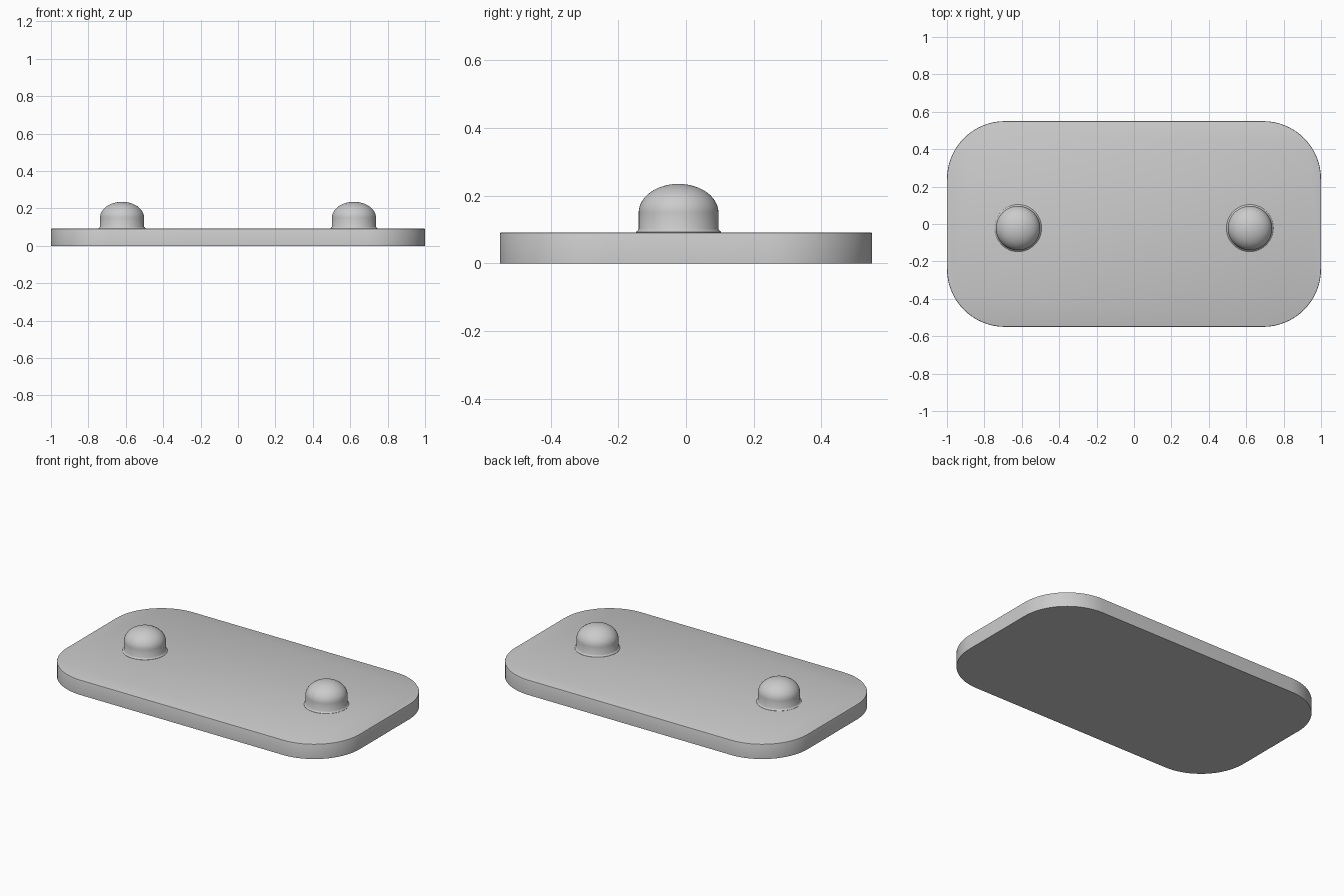
import bpy
import bmesh
from math import cos, sin, pi, radians

if "Cube" in bpy.data.objects:
    bpy.data.objects.remove(bpy.data.objects["Cube"], do_unlink=True)

grey = bpy.data.materials.new("plain_grey")
grey.use_nodes = True
colour = (0.6, 0.6, 0.6, 1)
grey.diffuse_color = colour
grey.node_tree.nodes["Principled BSDF"].inputs["Base Color"].default_value = colour


def finish(bm, name):
    """Turn a bmesh into a smooth, sharp-edged object."""
    bmesh.ops.recalc_face_normals(bm, faces=bm.faces)
    mesh = bpy.data.meshes.new(name)
    bm.to_mesh(mesh)
    bm.free()
    mesh.materials.append(grey)
    obj = bpy.data.objects.new(name, mesh)
    bpy.context.collection.objects.link(obj)
    bpy.ops.object.select_all(action="DESELECT")
    obj.select_set(True)
    bpy.context.view_layer.objects.active = obj
    bpy.ops.object.shade_smooth_by_angle(angle=radians(35))
    return obj


# Base plate: rounded rectangle, extruded, with a softened top rim
HALF_X, HALF_Y, HEIGHT, CORNER, STEPS = 1.0, 0.55, 0.092, 0.31, 16
bm = bmesh.new()
outline = []
for quarter, (sx, sy) in enumerate([(1, 1), (-1, 1), (-1, -1), (1, -1)]):
    for i in range(STEPS + 1):
        a = (quarter + i / STEPS) * pi / 2
        outline.append(bm.verts.new((sx * (HALF_X - CORNER) + CORNER * cos(a),
                                     sy * (HALF_Y - CORNER) + CORNER * sin(a), 0)))
bottom = bm.faces.new(outline)
top = bmesh.ops.extrude_face_region(bm, geom=[bottom], use_keep_orig=True)["geom"]
bmesh.ops.translate(bm, vec=(0, 0, HEIGHT), verts=[v for v in top if isinstance(v, bmesh.types.BMVert)])
rim = [e for e in bm.edges if all(v.co.z > HEIGHT / 2 for v in e.verts)]
bmesh.ops.bevel(bm, geom=rim, offset=0.005, segments=2, profile=0.5, affect="EDGES")
finish(bm, "base_plate")

# Studs: short cylinder with a flared foot and a domed cap
RADIUS, SHOULDER, PEAK = 0.118, 0.15, 0.235
profile = [(0.126, 0.085), (0.126, 0.093), (0.121, 0.097), (RADIUS, 0.102)]
profile += [(RADIUS * cos(i * pi / 24), SHOULDER + (PEAK - SHOULDER) * sin(i * pi / 24))
            for i in range(12)] + [(0, PEAK)]
for side, x in (("left", 0.62), ("right", -0.62)):
    bm = bmesh.new()
    verts = [bm.verts.new((r, 0, z)) for r, z in profile]
    edges = [bm.edges.new(pair) for pair in zip(verts, verts[1:])]
    bmesh.ops.spin(bm, geom=verts + edges, cent=(0, 0, 0), axis=(0, 0, 1),
                   angle=2 * pi, steps=48)
    bmesh.ops.remove_doubles(bm, verts=bm.verts, dist=0.0001)
    stud = finish(bm, side + "_stud")
    stud.location = (x, -0.022, 0)
